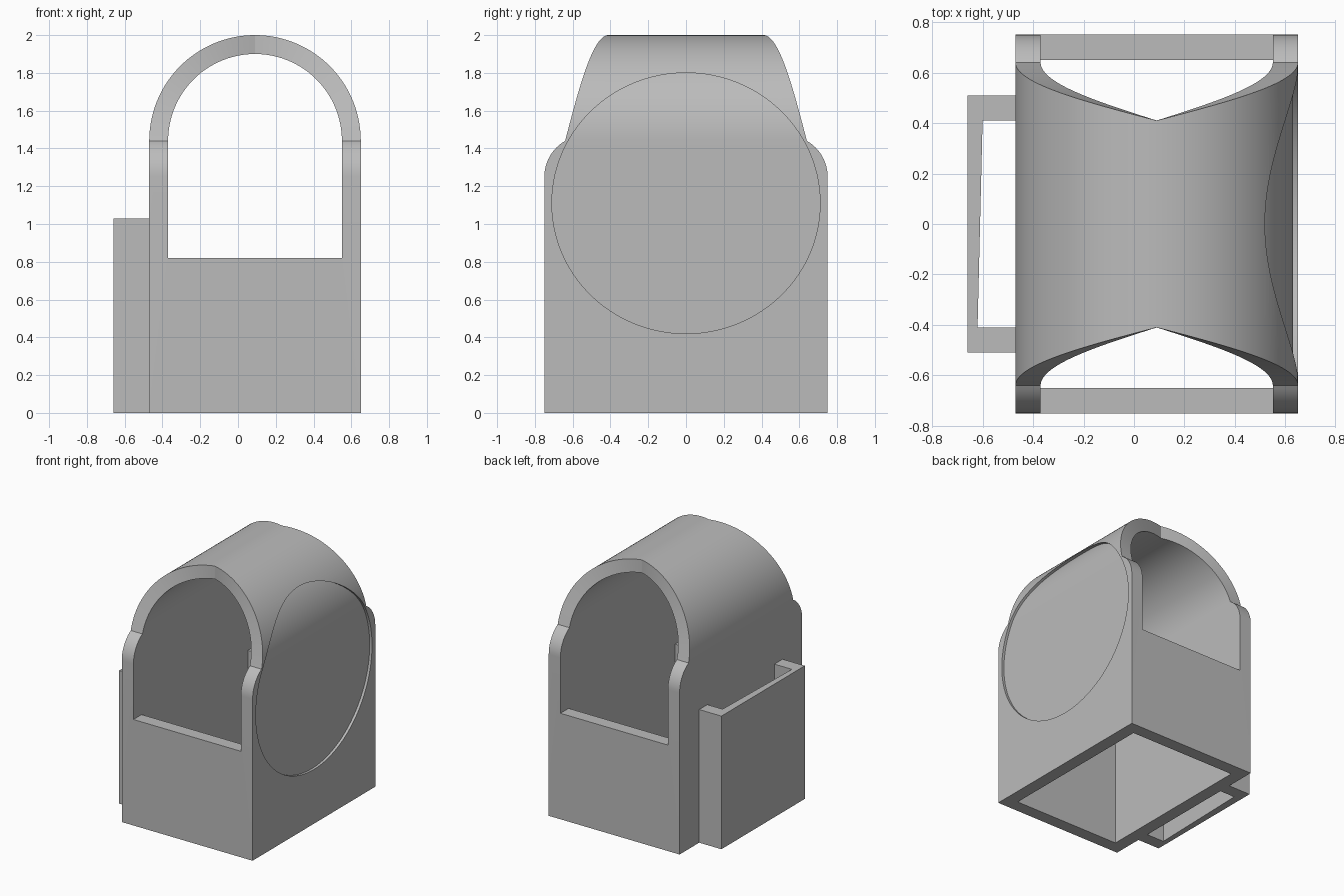
import bpy, bmesh, math

if "Cube" in bpy.data.objects:
    bpy.data.objects.remove(bpy.data.objects["Cube"])

grey = bpy.data.materials.new("plain grey")
grey.diffuse_color = (0.5, 0.5, 0.5, 1)
grey.use_nodes = True
grey.node_tree.nodes["Principled BSDF"].inputs["Base Color"].default_value = grey.diffuse_color

CX, SPRING = 0.09, 1.44        # arch centre and spring height
R_OUT, R_IN = 0.56, 0.46
X0, X1 = CX - R_OUT, CX + R_OUT


def loft(name, rings):
    """Closed solid through a list of equal-length point rings."""
    bm = bmesh.new()
    rows = [[bm.verts.new(p) for p in ring] for ring in rings]
    n = len(rows[0])
    for a, b in zip(rows, rows[1:]):
        for i in range(n):
            j = (i + 1) % n
            bm.faces.new((a[i], a[j], b[j], b[i]))
    bm.faces.new(rows[0])
    bm.faces.new(rows[-1])
    bmesh.ops.recalc_face_normals(bm, faces=bm.faces)
    mesh = bpy.data.meshes.new(name)
    bm.to_mesh(mesh)
    bm.free()
    mesh.materials.append(grey)
    obj = bpy.data.objects.new(name, mesh)
    bpy.context.collection.objects.link(obj)
    return obj


def box(name, x0, x1, y, z0, z1):
    return loft(name, [[(x0, -y, z), (x1, -y, z), (x1, y, z), (x0, y, z)] for z in (z0, z1)])


def cut(obj, cutters):
    for c in cutters:
        c.hide_render = True
        m = obj.modifiers.new("cut", "BOOLEAN")
        m.operation, m.solver, m.object = "DIFFERENCE", "EXACT", c
    dg = bpy.context.evaluated_depsgraph_get()
    mesh = bpy.data.meshes.new_from_object(obj.evaluated_get(dg))
    obj.modifiers.clear()
    obj.data = mesh


# Body: side outline with rounded shoulders, extruded across x
R_SH = 0.219
half = [(0.75, 0)]
for i in range(13):
    a = math.radians(60) * i / 12
    half.append((0.75 - R_SH * (1 - math.cos(a)), 1.25 + R_SH * math.sin(a)))
half[-1] = (0.64, SPRING)
outline = half + [(-y, z) for y, z in reversed(half)]
body = loft("body", [[(x, y, z) for y, z in outline] for x in (X0, X1)])

# Arched roof: each end recedes steadily from the springing to the crown
rings = []
STEPS = 96
for i in range(STEPS + 1):
    t = math.pi * i / STEPS
    y = 0.64 - 0.23 * (1 - abs(1 - 2 * i / STEPS))
    c, s = math.cos(t), math.sin(t)
    rings.append([(CX + r * c, k * y, SPRING + r * s)
                  for r, k in ((R_OUT, -1), (R_OUT, 1), (R_IN, 1), (R_IN, -1))])
roof = loft("arched_roof", rings)

# Cutters: open interior, end windows, shallow round recess on the right side
interior = box("interior_cutter", CX - R_IN, CX + R_IN, 0.65, -0.2, 1.7)
window = box("window_cutter", CX - R_IN, CX + R_IN, 1.0, 0.82, 1.7)
rings = []
for i in range(97):
    a = math.radians(1 + 178 * i / 96)
    z, y = 1.11 - 0.69 * math.cos(a), 0.71 * math.sin(a)
    r = R_OUT - 0.02
    x = CX + (r if z < SPRING else math.sqrt(r * r - (z - SPRING) ** 2))
    rings.append([(x, -y, z), (x, y, z), (1, y, z), (1, -y, z)])
recess = loft("recess_cutter", rings)
cut(body, [interior, window, recess])
cut(roof, [recess])
for c in (interior, window, recess):
    bpy.data.objects.remove(c)

# Side pocket: U-shaped sleeve on the left, open at top and bottom
u = [(X0, -0.51), (-0.66, -0.51), (-0.66, 0.51), (X0, 0.51),
     (X0, 0.41), (-0.60, 0.41), (-0.62, -0.41), (X0, -0.41)]
pocket = loft("side_pocket", [[(x, y, z) for x, y in u] for z in (0, 1.03)])

# Smooth curved faces, keep edges sharp
for obj in (body, roof, pocket):
    bpy.ops.object.select_all(action="DESELECT")
    obj.select_set(True)
    bpy.context.view_layer.objects.active = obj
    bpy.ops.object.shade_smooth_by_angle(angle=math.radians(25))
